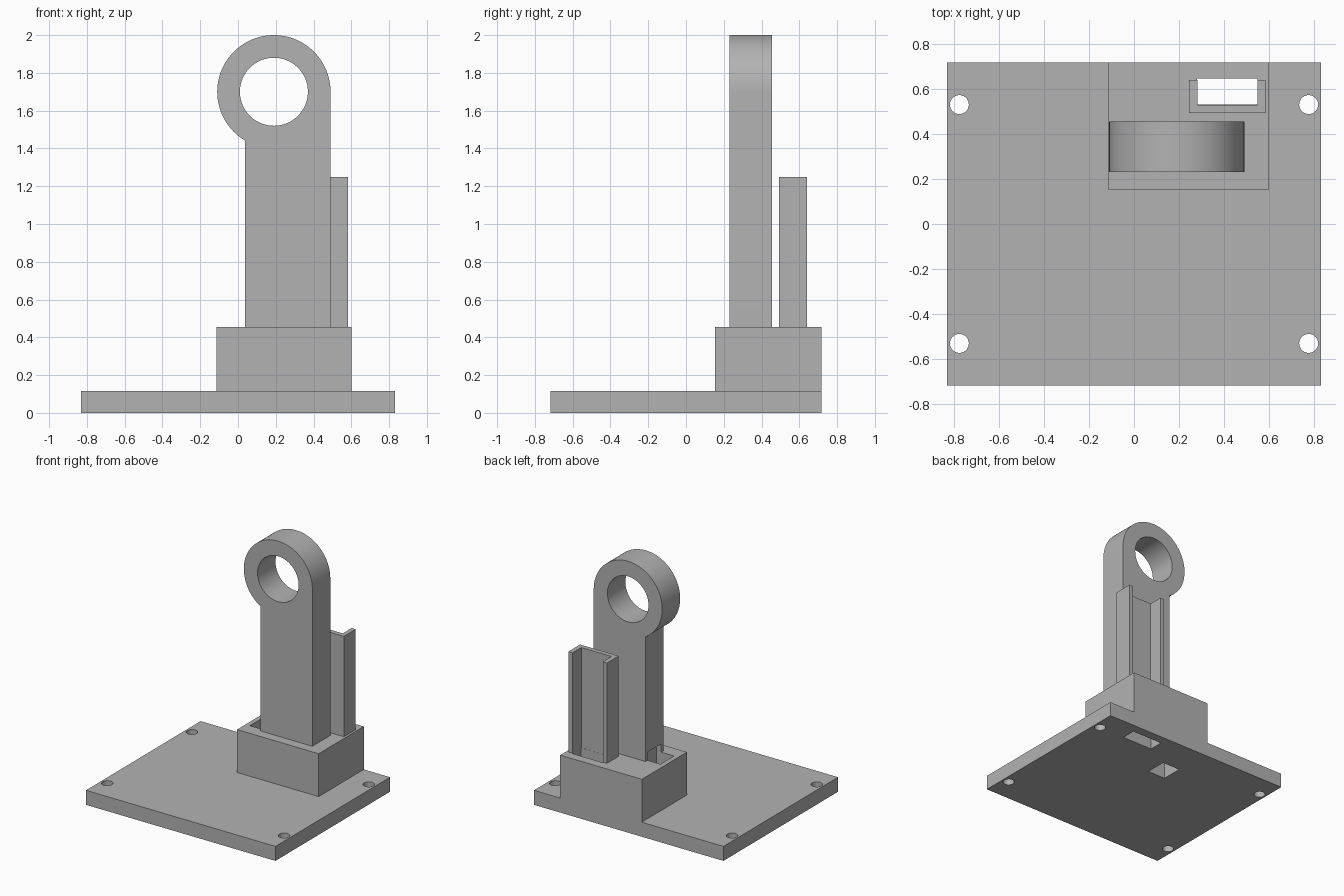
import bpy
import bmesh
from math import acos, cos, sin, pi

if "Cube" in bpy.data.objects:
    bpy.data.objects.remove(bpy.data.objects["Cube"], do_unlink=True)

grey = bpy.data.materials.new("plain grey")
grey.use_nodes = True
grey.diffuse_color = (0.45, 0.45, 0.45, 1)
grey.node_tree.nodes["Principled BSDF"].inputs["Base Color"].default_value = grey.diffuse_color


def prism(name, outline, depth):
    """Extrude a closed 3D outline along the depth vector."""
    bm = bmesh.new()
    face = bm.faces.new([bm.verts.new(p) for p in outline])
    top = bmesh.ops.extrude_face_region(bm, geom=[face])["geom"]
    bmesh.ops.translate(bm, vec=depth, verts=[v for v in top if isinstance(v, bmesh.types.BMVert)])
    bmesh.ops.recalc_face_normals(bm, faces=bm.faces)
    mesh = bpy.data.meshes.new(name)
    bm.to_mesh(mesh)
    bm.free()
    mesh.materials.append(grey)
    obj = bpy.data.objects.new(name, mesh)
    bpy.context.collection.objects.link(obj)
    return obj


def box(name, x0, x1, y0, y1, z0, z1):
    return prism(name, [(x0, y0, z0), (x1, y0, z0), (x1, y1, z0), (x0, y1, z0)], (0, 0, z1 - z0))


def activate(obj):
    bpy.ops.object.select_all(action="DESELECT")
    obj.select_set(True)
    bpy.context.view_layer.objects.active = obj


def cut(obj, cutters):
    """Subtract the cutters and discard them."""
    activate(obj)
    for cutter in cutters:
        mod = obj.modifiers.new("cut", "BOOLEAN")
        mod.operation, mod.solver, mod.object = "DIFFERENCE", "EXACT", cutter
        bpy.ops.object.modifier_apply(modifier=mod.name)
        bpy.data.objects.remove(cutter, do_unlink=True)


def smooth(obj):
    activate(obj)
    bpy.ops.object.shade_smooth_by_angle(angle=pi / 6)


def arc(r, start, end, steps):
    angles = [start + (end - start) * i / steps for i in range(steps + 1)]
    return [(r * cos(a), r * sin(a)) for a in angles]


BASE_TOP, BLOCK_TOP = 0.115, 0.455


def slot_cutter():
    return box("slot_cutter", 0.28, 0.547, 0.53, 0.645, -0.1, 1)


def duct_cutter():
    # Cable duct that also notches the foot of the post
    return box("duct_cutter", -0.078, 0.077, 0.26, 0.43, -0.1, 0.52)


# Base plate with four screw holes, a slot and the duct
base = box("base_plate", -0.83, 0.83, -0.717, 0.717, 0, BASE_TOP)
screws = []
for sx in (-1, 1):
    for sy in (-1, 1):
        ring = arc(0.042, 0, 2 * pi, 32)[:-1]
        screws.append(prism("screw_cutter", [(sx * 0.775 + x, sy * 0.53 + y, -0.1) for x, y in ring], (0, 0, 0.4)))
cut(base, screws + [slot_cutter(), duct_cutter()])
smooth(base)

# Raised block
block = box("raised_block", -0.115, 0.6, 0.153, 0.717, BASE_TOP, BLOCK_TOP)
cut(block, [slot_cutter(), duct_cutter()])

# Post topped by a ring, one side tangent to it
cx, cz, radius, left = 0.19, 1.7, 0.3, 0.037
end = 2 * pi - acos((left - cx) / radius)
outline = [(cx + x, 0.23, cz + z) for x, z in arc(radius, 0, end, 64)]
outline += [(left, 0.23, BLOCK_TOP), (cx + radius, 0.23, BLOCK_TOP)]
post = prism("ring_post", outline, (0, 0.225, 0))
bore = prism("bore_cutter", [(cx + x, 0, cz + z) for x, z in arc(0.18, 0, 2 * pi, 64)[:-1]], (0, 1, 0))
cut(post, [bore, duct_cutter()])
smooth(post)

# Upright channel, open to the back
x0, x1, y0, y1, wall = 0.245, 0.583, 0.493, 0.64, 0.036
section = [(x0, y0), (x1, y0), (x1, y1), (x1 - wall, y1), (x1 - wall, y0 + wall),
           (x0 + wall, y0 + wall), (x0 + wall, y1), (x0, y1)]
prism("back_channel", [(x, y, BLOCK_TOP) for x, y in section], (0, 0, 1.25 - BLOCK_TOP))
